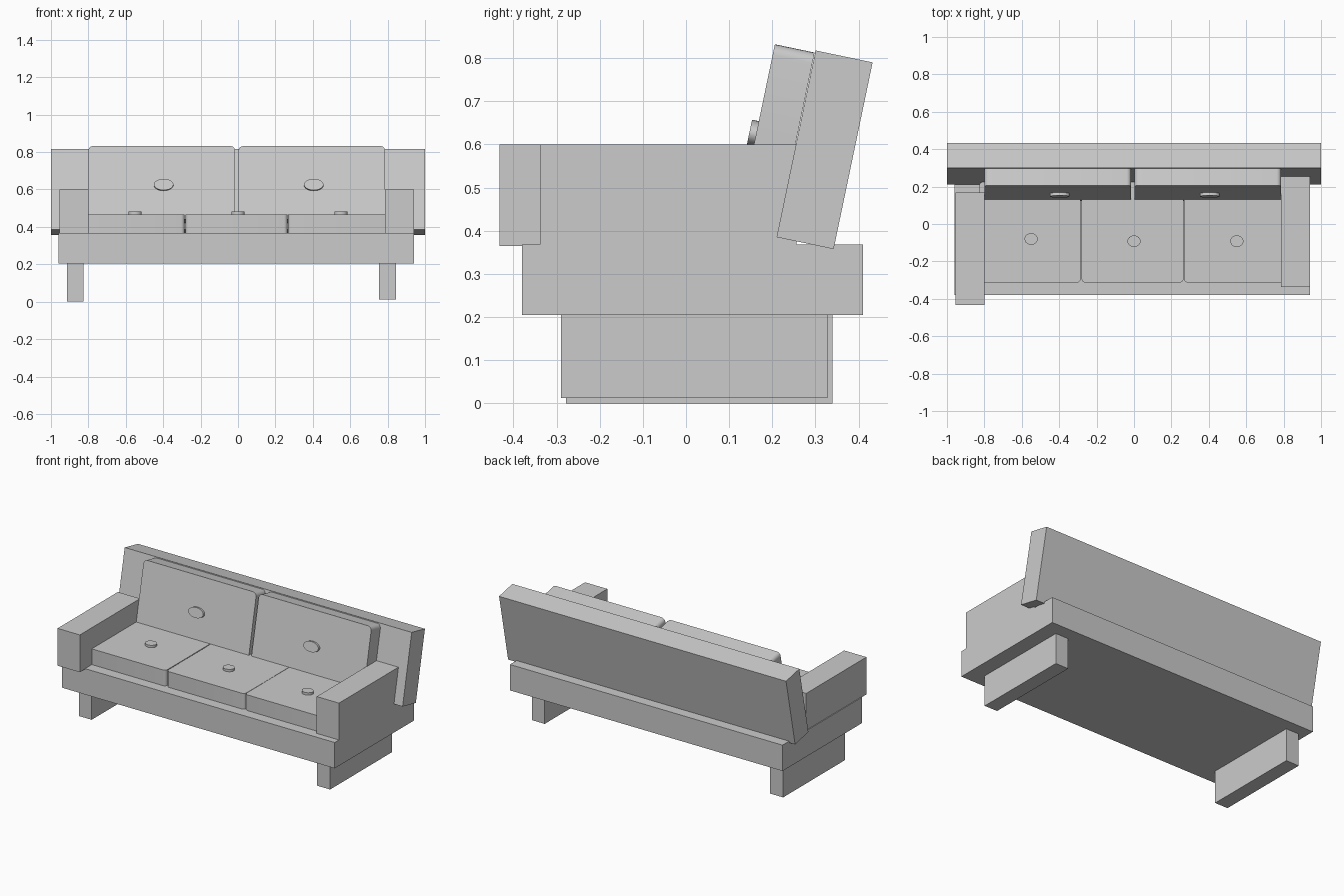
import bpy, bmesh, math
from mathutils import Matrix, Vector

old = bpy.data.objects.get("Cube")
if old:
    bpy.data.objects.remove(old, do_unlink=True)

grey = bpy.data.materials.new("plain_grey")
grey.use_nodes = True
colour = (0.6, 0.6, 0.6, 1)
grey.diffuse_color = colour
grey.node_tree.nodes["Principled BSDF"].inputs["Base Color"].default_value = colour


def finish(name, bm, matrix):
    bm.transform(matrix)
    mesh = bpy.data.meshes.new(name)
    bm.to_mesh(mesh)
    bm.free()
    mesh.materials.append(grey)
    obj = bpy.data.objects.new(name, mesh)
    bpy.context.collection.objects.link(obj)
    bpy.ops.object.select_all(action='DESELECT')
    obj.select_set(True)
    bpy.context.view_layer.objects.active = obj
    bpy.ops.object.shade_smooth_by_angle(angle=math.radians(35))
    return obj


def box(name, low, high, matrix=Matrix(), axis=2, radius=0):
    """Box between two corners; edges along the given axis may be rounded."""
    low, high = Vector(low), Vector(high)
    bm = bmesh.new()
    bmesh.ops.create_cube(bm, size=1)
    bm.transform(Matrix.Translation((low + high) / 2) @ Matrix.Diagonal((*(high - low), 1)))
    if radius:
        edges = [e for e in bm.edges
                 if abs((e.verts[0].co - e.verts[1].co).normalized()[axis]) > 0.9]
        bmesh.ops.bevel(bm, geom=edges, offset=radius, segments=5, profile=0.5, affect='EDGES')
    return finish(name, bm, matrix)


def button(name, matrix, rx, ry, height):
    """Flat oval disc standing on the local z axis."""
    bm = bmesh.new()
    bmesh.ops.create_cone(bm, cap_ends=True, segments=32, radius1=1, radius2=1, depth=1)
    return finish(name, bm, matrix @ Matrix.Diagonal((rx, ry, height, 1)))


# Base, runners and arms
box("base", (-0.96, -0.38, 0.205), (0.94, 0.41, 0.368))
box("right_leg", (-0.915, -0.278, 0), (-0.825, 0.34, 0.206))
box("left_leg", (0.755, -0.29, 0.012), (0.845, 0.328, 0.206))
box("right_arm", (-0.955, -0.432, 0.365), (-0.80, 0.168, 0.60))
box("left_arm", (0.785, -0.338, 0.368), (0.94, 0.256, 0.60))

# Leaning backrest, hinged at its lower front edge
lean = Matrix.Rotation(-math.radians(11.8), 4, 'X')
box("backrest", (-1, 0, 0), (1, 0.135, 0.442), Matrix.Translation((0, 0.21, 0.385)) @ lean)

# Back cushions hang from their upper front edge
hang = Matrix.Translation((0, 0.206, 0.832)) @ lean
for side, x0, x1 in (("right", -0.80, -0.015), ("left", 0.003, 0.787)):
    box(side + "_back_cushion", (x0, 0, -0.40), (x1, 0.094, 0), hang, axis=1, radius=0.025)
    place = hang @ Matrix.Translation(((x0 + x1) / 2 + 0.01, -0.007, -0.213))
    button(side + "_back_button", place @ Matrix.Rotation(math.pi / 2, 4, 'X'), 0.052, 0.031, 0.018)

# Seat cushions with a button each
for side, x0, x1, bx in (("right", -0.827, -0.285, -0.55), ("middle", -0.28, 0.265, 0),
                         ("left", 0.267, 0.815, 0.55)):
    box(side + "_seat_cushion", (x0, -0.313, 0.366), (x1, 0.225, 0.467), axis=2, radius=0.02)
    by = -0.08 if side == "right" else -0.092
    button(side + "_seat_button", Matrix.Translation((bx, by, 0.473)), 0.035, 0.031, 0.018)
